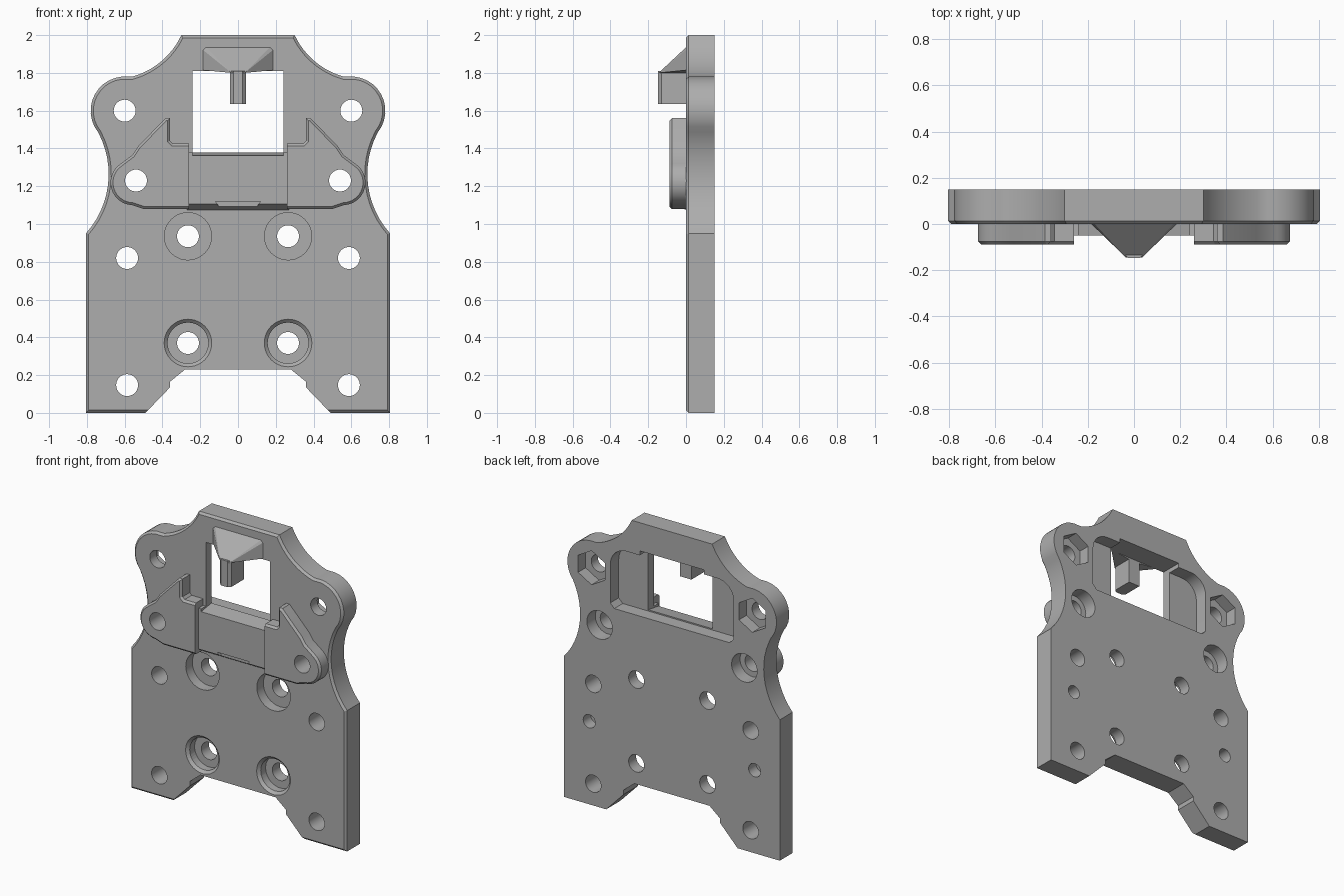
import bpy, bmesh, math
from mathutils import Vector

old = bpy.data.objects.get("Cube")
if old:
    bpy.data.objects.remove(old, do_unlink=True)

grey = bpy.data.materials.new("plain grey")
grey.use_nodes = True
COLOUR = (0.42, 0.42, 0.42, 1)
grey.diffuse_color = COLOUR
grey.node_tree.nodes["Principled BSDF"].inputs["Base Color"].default_value = COLOUR


def finish(name, bm):
    bmesh.ops.recalc_face_normals(bm, faces=bm.faces[:])
    mesh = bpy.data.meshes.new(name)
    bm.to_mesh(mesh)
    bm.free()
    mesh.materials.append(grey)
    obj = bpy.data.objects.new(name, mesh)
    bpy.context.collection.objects.link(obj)
    return obj


def prism(name, pts, y0, y1, back=None, bevel=0, keep=lambda x, z: True):
    """Outline in x,z run from y0 to y1, with an optional front edge bevel."""
    bm = bmesh.new()
    front = [bm.verts.new((x, y0, z)) for x, z in pts]
    rear = [bm.verts.new((x, y1, z)) for x, z in (back or pts)]
    n = len(pts)
    cap = bm.faces.new(front)
    bm.faces.new(rear[::-1])
    for i in range(n):
        j = (i + 1) % n
        bm.faces.new((front[j], front[i], rear[i], rear[j]))
    bmesh.ops.recalc_face_normals(bm, faces=bm.faces[:])
    if bevel:
        edges = [e for e in cap.edges
                 if keep(*((e.verts[0].co + e.verts[1].co) / 2).xz)]
        bmesh.ops.bevel(bm, geom=edges, offset=bevel, segments=1,
                        affect='EDGES', clamp_overlap=True)
    return finish(name, bm)


def hull(name, pts):
    bm = bmesh.new()
    for p in pts:
        bm.verts.new(p)
    bmesh.ops.convex_hull(bm, input=bm.verts[:])
    return finish(name, bm)


def ring(x, z, r, n=40, turn=0):
    return [(x + r * math.cos(turn + math.tau * i / n),
             z + r * math.sin(turn + math.tau * i / n)) for i in range(n)]


def arc(a, b, c, n=12):
    """Points on the circle from a through b to c."""
    (ax, ay), (bx, by), (cx, cy) = a, b, c
    d = 2 * (ax * (by - cy) + bx * (cy - ay) + cx * (ay - by))
    sa, sb, sc = (p[0] ** 2 + p[1] ** 2 for p in (a, b, c))
    ox = (sa * (by - cy) + sb * (cy - ay) + sc * (ay - by)) / d
    oy = (sa * (cx - bx) + sb * (ax - cx) + sc * (bx - ax)) / d
    r = math.hypot(ax - ox, ay - oy)
    t0, t1 = (math.atan2(p[1] - oy, p[0] - ox) for p in (a, c))
    cross = (bx - ax) * (cy - ay) - (by - ay) * (cx - ax)
    sweep = (t1 - t0) % math.tau
    if cross < 0:
        sweep -= math.tau
    return [(ox + r * math.cos(t0 + sweep * i / n),
             oy + r * math.sin(t0 + sweep * i / n)) for i in range(n + 1)]


def mirror(pts):
    return [(-x, z) for x, z in reversed(pts)]


def cut(obj, cutter):
    cutter.hide_render = True
    mod = obj.modifiers.new("cut", 'BOOLEAN')
    mod.operation = 'DIFFERENCE'
    mod.solver = 'EXACT'
    mod.object = cutter
    bpy.context.view_layer.objects.active = obj
    bpy.ops.object.modifier_apply(modifier=mod.name)
    bpy.data.objects.remove(cutter, do_unlink=True)


# Main plate outline, right half from the bottom notch up to the top edge
waist = arc((.805, .95), (.685, 1.25), (.74, 1.485))
ear = arc((.74, 1.485), (.78, 1.61), (.58, 1.78))
shoulder = arc((.56, 1.78), (.42, 1.85), (.30, 2.0))
half = [(.28, .23), (.36, .165), (.36, .135), (.49, 0), (.805, 0)]
half += waist + ear[1:] + shoulder
plate = prism("main_plate", half + mirror(half), 0, .15, bevel=.014,
              keep=lambda x, z: abs(x) > .5 or z > .5 or z < .01)

# Window with sloping sill, and the shallow pocket behind it
sill = [(-.24, 1.36), (.24, 1.36), (.24, 1.81), (-.24, 1.81)]
sill_back = [(-.24, 1.40), (.24, 1.40), (.24, 1.81), (-.24, 1.81)]


def window():
    return prism("window_cutter", sill, -.06, .2, sill_back)


cut(plate, window())
pocket = [(.43, 1.37), (.46, 1.40)] + arc((.46, 1.66), (.425, 1.745), (.34, 1.78), 8)
cut(plate, prism("pocket_cutter", pocket + mirror(pocket), .06, .2))

# Drilled holes with counterbores, hex pockets and blind holes
for s in (-1, 1):
    for x, z in ((.6, 1.6), (.54, 1.23), (.587, .82), (.587, .147),
                 (.265, .935), (.265, .37)):
        cut(plate, prism("hole_cutter", ring(s * x, z, .058), -.2, .3))
    cut(plate, prism("hex_cutter", ring(s * .6, 1.6, .115, 6, math.pi / 6), .07, .2))
    cut(plate, prism("bore_cutter", ring(s * .54, 1.23, .095), .06, .2))
    cut(plate, prism("blind_cutter", ring(s * .617, .56, .045), .07, .2))
    cut(plate, prism("bore_cutter", ring(s * .265, .935, .125), -.1, .07))
    cut(plate, prism("bore_cutter", ring(s * .265, .37, .108), -.1, .07))
    cut(plate, prism("rim_cutter", ring(s * .265, .37, .146), -.02, .02,
                     ring(s * .265, .37, .106)))

# Raised wings beside the window, each with a hole and a pointed fin
wing = [(.26, 1.08), (.50, 1.08)]
wing += arc((.56, 1.10), (.675, 1.22), (.62, 1.32), 14)
wing += [(.56, 1.365), (.53, 1.41), (.385, 1.56), (.36, 1.56),
         (.36, 1.44), (.345, 1.425), (.26, 1.425)]
wings = []
for s, name in ((1, "left_wing"), (-1, "right_wing")):
    pts = wing if s > 0 else mirror(wing)
    w = prism(name, pts, -.088, .005, bevel=.013,
              keep=lambda x, z: abs(x) > .27)
    cut(w, prism("hole_cutter", ring(s * .54, 1.23, .058), -.2, .3))
    wings.append(w)

# Thinner bridge joining the wings, chamfered below and notched in the middle
bridge = prism("bridge", [(-.27, 1.105), (.27, 1.105), (.27, 1.38), (-.27, 1.38)],
               -.05, .005, [(-.27, 1.07), (.27, 1.07), (.27, 1.38), (-.27, 1.38)])
cut(bridge, window())
cut(bridge, prism("notch_cutter", [(-.12, 1.12), (.12, 1.12), (.07, 1.05), (-.07, 1.05)],
                  -.1, -.03))

# Faceted hood and hanging tab above the window
hood = hull("hood", [p for s in (-1, 1) for p in (
    (s * .175, .005, 1.94), (s * .19, .005, 1.925), (s * .19, .005, 1.815),
    (s * .035, -.145, 1.80), (s * .035, 0, 1.80))])
tab = hull("hanging_tab", [(s * x, y, z) for s in (-1, 1) for z in (1.635, 1.82 - .01)
                           for x, y in ((.042, .002), (.042, -.13), (.024, -.148))])

for o in bpy.context.selected_objects:
    o.select_set(False)
for o in [plate, bridge] + wings:
    o.select_set(True)
bpy.context.view_layer.objects.active = plate
bpy.ops.object.shade_smooth_by_angle(angle=math.radians(25))
